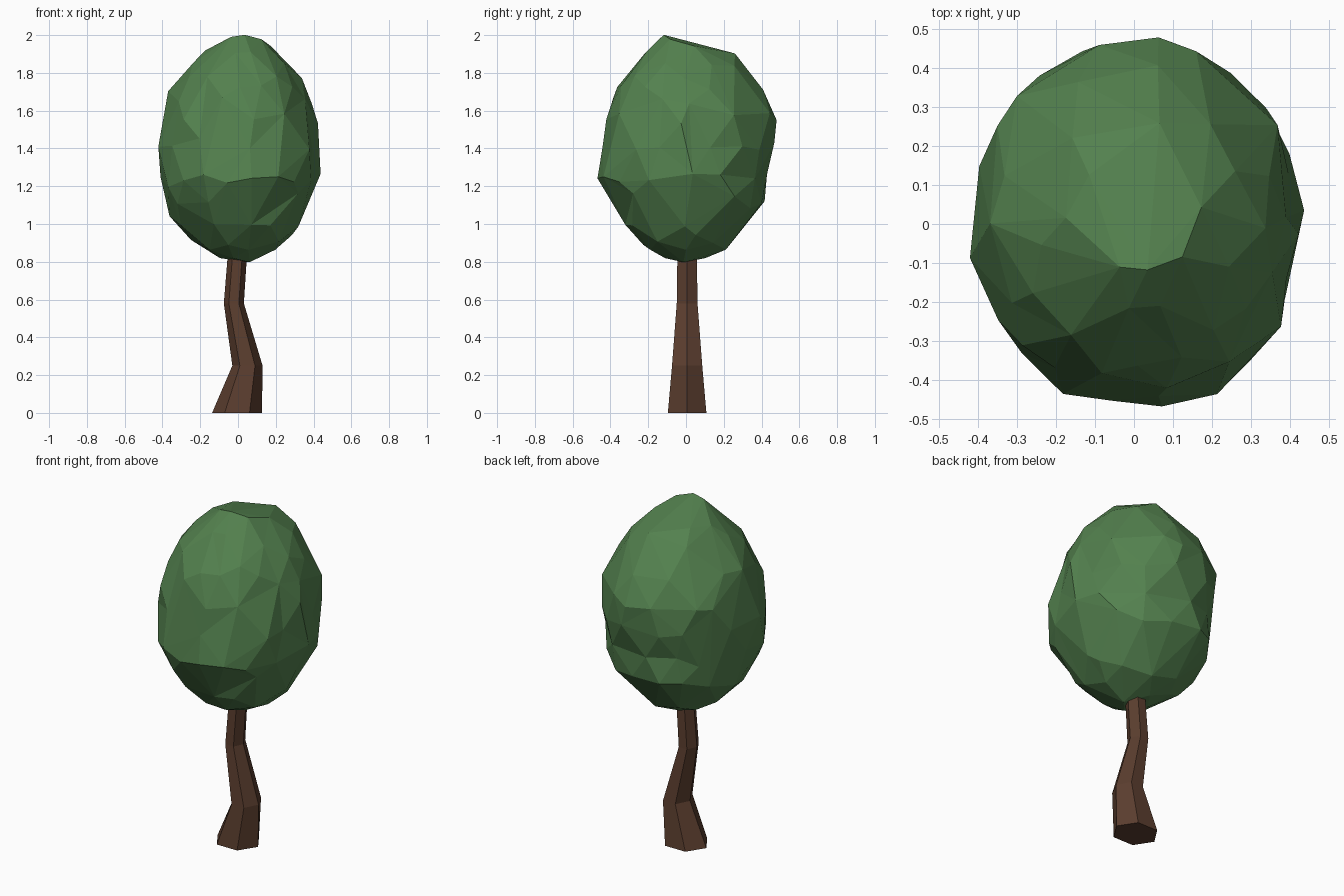
import bpy, bmesh, math, random

if "Cube" in bpy.data.objects:
    bpy.data.objects.remove(bpy.data.objects["Cube"])

random.seed(11)


def material(name, rgb):
    m = bpy.data.materials.new(name)
    m.diffuse_color = (*rgb, 1)
    m.use_nodes = True
    m.node_tree.nodes["Principled BSDF"].inputs["Base Color"].default_value = m.diffuse_color
    return m


def make_object(name, bm, mat):
    bmesh.ops.recalc_face_normals(bm, faces=bm.faces)
    me = bpy.data.meshes.new(name)
    bm.to_mesh(me)
    bm.free()
    me.materials.append(mat)
    ob = bpy.data.objects.new(name, me)
    bpy.context.collection.objects.link(ob)
    return ob


bark = material("bark", (0.105, 0.048, 0.028))
leaf = material("leaf", (0.087, 0.22, 0.077))

# Trunk: crooked hexagonal loft, rows are z, centre x, half width x, half width y
bm = bmesh.new()
rings = []
for z, cx, rx, ry in [(0, -0.005, 0.132, 0.102), (0.25, 0.05, 0.08, 0.08),
                      (0.58, -0.022, 0.053, 0.055), (0.95, 0.005, 0.05, 0.05)]:
    rings.append([bm.verts.new((cx + rx * math.cos(a), 0.006 + ry * math.sin(a) / 0.866, z))
                  for a in (k * math.pi / 3 for k in range(6))])
for lo, hi in zip(rings, rings[1:]):
    for k in range(6):
        n = (k + 1) % 6
        bm.faces.new((lo[k], lo[n], hi[n], hi[k]))
bm.faces.new(rings[0][::-1])
bm.faces.new(rings[-1])
make_object("trunk", bm, bark)

# Crown envelope: height, then min/max at that height
ENV_X = [(0.80, 0.03, 0.06), (0.83, -0.17, 0.13), (0.86, -0.19, 0.20), (0.95, -0.28, 0.30),
         (1.05, -0.38, 0.34), (1.22, -0.415, 0.425), (1.50, -0.425, 0.425), (1.74, -0.35, 0.36),
         (1.83, -0.26, 0.30), (1.89, -0.20, 0.22), (1.97, -0.10, 0.17), (2.00, 0.0, 0.02)]
ENV_Y = [(0.80, -0.06, 0.03), (0.84, -0.18, 0.20), (0.94, -0.28, 0.28), (1.05, -0.36, 0.38),
         (1.14, -0.43, 0.44), (1.25, -0.48, 0.43), (1.52, -0.44, 0.48), (1.64, -0.40, 0.45),
         (1.80, -0.33, 0.34), (1.91, -0.22, 0.25), (1.97, -0.15, 0.03), (2.00, -0.13, -0.11)]


def envelope(rows, z):
    for a, b in zip(rows, rows[1:]):
        if z <= b[0] + 1e-6:
            t = (z - a[0]) / (b[0] - a[0])
            lo, hi = (a[i] + t * (b[i] - a[i]) for i in (1, 2))
            return (lo + hi) / 2, (hi - lo) / 2


# Crown: icosphere fitted to the envelope, roughened, then reduced to uneven facets
bm = bmesh.new()
bmesh.ops.create_icosphere(bm, subdivisions=3, radius=1)
for v in bm.verts:
    z = max(0.8, min(2.0, 1.4 + 0.6 * v.co.z))
    if 0.9 < z < 1.9:
        z += random.uniform(-0.03, 0.03)
    a = math.atan2(v.co.y, v.co.x) + random.uniform(-0.06, 0.06)
    k = random.uniform(0.95, 1.03)
    if v.co.x > 0:
        k *= 1 + 0.04 * math.sin(2 * a) ** 2
    cx, hx = envelope(ENV_X, z)
    cy, hy = envelope(ENV_Y, z)
    v.co = (cx + k * hx * math.cos(a), cy + k * hy * math.sin(a), z)
crown = make_object("crown", bm, leaf)
mod = crown.modifiers.new("facets", 'DECIMATE')
mod.ratio = 0.6
